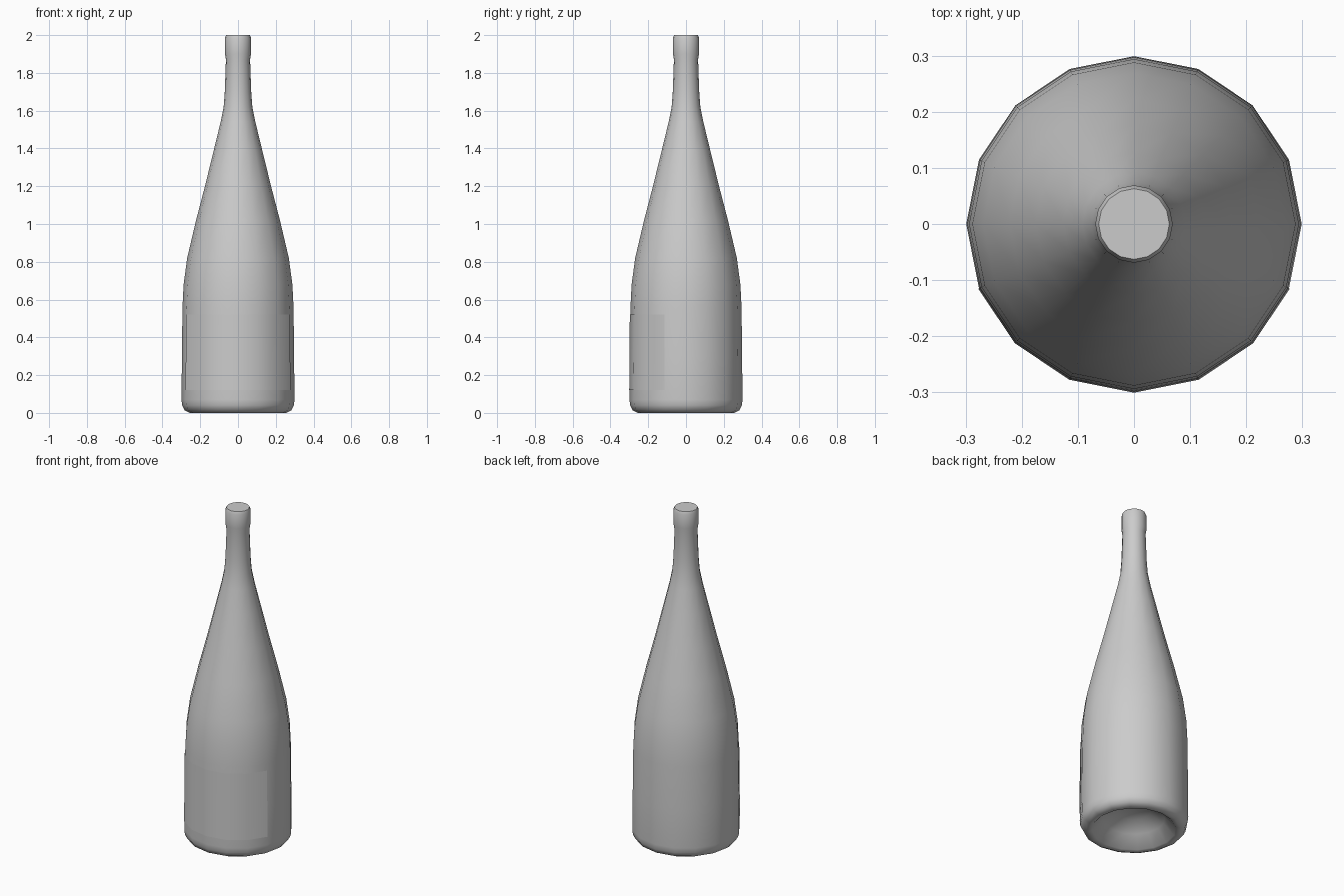
import bpy, bmesh, math

SIDES = 16

cube = bpy.data.objects.get("Cube")
if cube:
    bpy.data.objects.remove(cube, do_unlink=True)


def make_material(name, value):
    mat = bpy.data.materials.new(name)
    mat.use_nodes = True
    colour = (value, value, value, 1)
    mat.diffuse_color = colour
    mat.node_tree.nodes["Principled BSDF"].inputs["Base Color"].default_value = colour
    return mat


def lathe(name, profile, mat, first=0, count=SIDES, caps=()):
    """Spin (radius, height) points around z over count of the sides."""
    bm = bmesh.new()
    closed = count == SIDES
    rings = []
    for r, z in profile:
        if r == 0:
            rings.append([bm.verts.new((0, 0, z))] * (count + 1))
            continue
        ring = []
        for i in range(count + (not closed)):
            a = math.tau * (first + i) / SIDES
            ring.append(bm.verts.new((r * math.cos(a), r * math.sin(a), z)))
        rings.append(ring + ring[:1] if closed else ring)
    for low, high in zip(rings, rings[1:]):
        for i in range(count):
            corners = [low[i], low[i + 1], high[i + 1], high[i]]
            bm.faces.new(list(dict.fromkeys(corners)))
    for k in caps:
        bm.faces.new(rings[k][:-1])
    if closed:
        bmesh.ops.recalc_face_normals(bm, faces=bm.faces)
    mesh = bpy.data.meshes.new(name)
    bm.to_mesh(mesh)
    bm.free()
    mesh.materials.append(mat)
    obj = bpy.data.objects.new(name, mesh)
    bpy.context.collection.objects.link(obj)
    bpy.ops.object.select_all(action="DESELECT")
    obj.select_set(True)
    bpy.context.view_layer.objects.active = obj
    bpy.ops.object.shade_smooth_by_angle(angle=math.radians(50))
    return obj


grey = make_material("plain grey", 0.6)

# Bottle: hollow punt, rounded foot, body, shoulder, neck and lip
punt = [(0, 0.13), (0.09, 0.115), (0.17, 0.07), (0.23, 0.004)]
foot = [(0.255, 0), (0.283, 0.014), (0.296, 0.04), (0.299, 0.07)]
body = [(0.297, 0.3), (0.294, 0.56), (0.288, 0.68), (0.269, 0.82)]
shoulder = [(0.222, 1.02), (0.175, 1.2), (0.126, 1.4), (0.092, 1.54), (0.076, 1.62)]
neck = [(0.07, 1.7), (0.064, 1.87), (0.069, 1.9), (0.069, 1.985), (0.063, 2.0)]
lathe("bottle", punt + foot + body + shoulder + neck, grey, caps=(-1,))

# Label wrapped around the front of the body
lathe("front_label", [(0.3005, 0.12), (0.2975, 0.52)], grey, first=9, count=6)
